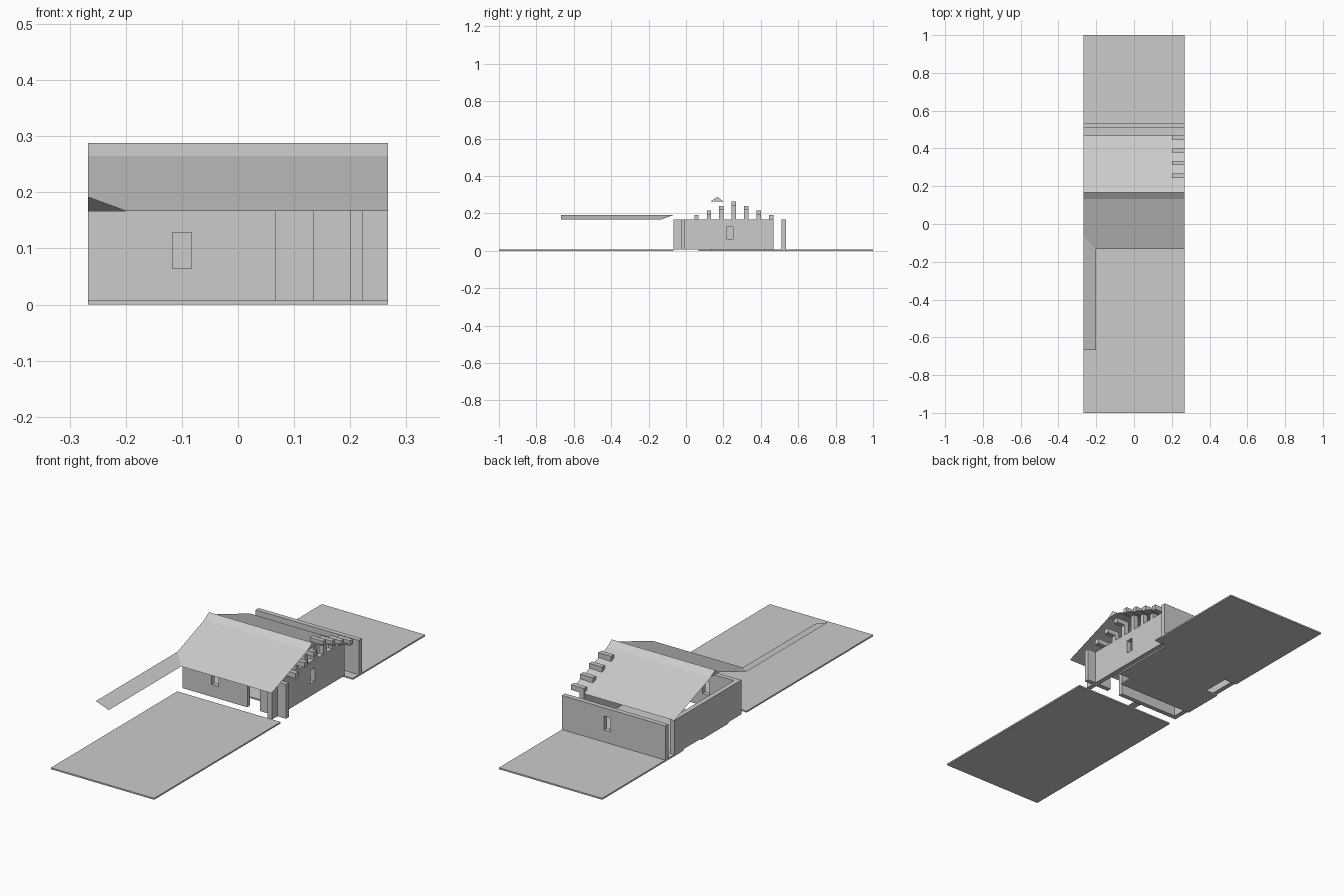
import bpy, bmesh

if "Cube" in bpy.data.objects:
    bpy.data.objects.remove(bpy.data.objects["Cube"])

W = 0.267          # half width
C = W / 4          # one grid cell
T = 0.0225         # wall thickness
FLOOR, EAVE, TOP, PEAK = 0.007, 0.167, 0.265, 0.288


def finish(name, bm, solid=True):
    if solid:
        bmesh.ops.recalc_face_normals(bm, faces=bm.faces)
    me = bpy.data.meshes.new(name)
    bm.to_mesh(me)
    bm.free()
    ob = bpy.data.objects.new(name, me)
    bpy.context.collection.objects.link(ob)
    return ob


def panel(name, us, vs, holes, w0, w1, axis):
    """Flat slab made of grid cells, minus holes, thickened along one axis."""
    def place(u, v, w):
        return {'x': (w, u, v), 'y': (u, w, v), 'z': (u, v, w)}[axis]
    bm = bmesh.new()
    grid = [[bm.verts.new(place(u, v, w0)) for v in vs] for u in us]
    for i in range(len(us) - 1):
        for j in range(len(vs) - 1):
            if (i, j) not in holes:
                bm.faces.new((grid[i][j], grid[i + 1][j],
                              grid[i + 1][j + 1], grid[i][j + 1]))
    res = bmesh.ops.extrude_face_region(bm, geom=list(bm.faces), use_keep_orig=True)
    up = [g for g in res['geom'] if isinstance(g, bmesh.types.BMVert)]
    bmesh.ops.translate(bm, verts=up, vec=place(0, 0, w1 - w0))
    bmesh.ops.delete(bm, geom=[v for v in bm.verts if not v.link_faces], context='VERTS')
    return finish(name, bm)


def sheet(name, *polys):
    """Thin roof skin of flat polygons, facing up."""
    bm = bmesh.new()
    for p in polys:
        bm.faces.new([bm.verts.new(c) for c in p])
    bmesh.ops.remove_doubles(bm, verts=bm.verts, dist=1e-5)
    for f in bm.faces:
        f.normal_update()
        if f.normal.z < 0:
            f.normal_flip()
    return finish(name, bm, False)


# ground slabs
panel("front_ground", [-W, W], [-1, -C], [], 0, FLOOR, 'z')
panel("back_ground_and_floor", [-W, -3 * C, 2 * C, 3 * C, W],
      [C, 2 * C, 4 * C, 6 * C, 7 * C, 1],
      [(3, 0), (3, 1), (3, 2), (3, 3), (2, 0), (0, 2)], 0, FLOOR, 'z')

# walls with window openings
WZ = [FLOOR, 0.064, 0.128, EAVE]
panel("front_wall", [-W, -0.117, -0.083, C], WZ, [(1, 1)], -0.027, -0.005, 'y')
panel("front_wall_right", [2 * C, W], [FLOOR, EAVE], [], -0.027, -0.005, 'y')
panel("right_wall", [-C, 0.216, 0.25, 7 * C], WZ, [(1, 1)], 3 * C, 3 * C + T, 'x')
panel("left_wall", [-0.005, 7 * C], [FLOOR, EAVE], [], -W, -W + T, 'x')
panel("back_wall", [-W, 0.016, 0.05, W], WZ, [(1, 1)], 8 * C - T, 8 * C, 'y')

# stepped gable posts with overhanging beam ends
for k in range(1, 8):
    top = TOP - abs(k - 4) * 0.0247
    b = top - T
    low = [EAVE, b, top] if b > EAVE + 0.004 else [EAVE, top]
    holes = [(1, 0)] if len(low) == 3 else []
    panel(f"gable_beam_{k}", [3 * C, 3 * C + T, W], low, holes, k * C - T, k * C, 'y')

# roof slopes
VZ = EAVE + (TOP - EAVE) / 4
sheet("front_roof", [(-3 * C, -2 * C, EAVE), (W, -2 * C, EAVE), (W, 2 * C, TOP),
                     (-W, 2 * C, TOP), (-W, -C, VZ)])
sheet("back_roof", [(-W, 3 * C, TOP), (W, 3 * C, TOP), (W, 7 * C, EAVE), (-W, 7 * C, EAVE)])

# side roof strip running forward, with its valley corner
sheet("side_roof_strip",
      [(-W, -10 * C, VZ), (-3 * C, -10 * C, EAVE), (-3 * C, -2 * C, EAVE), (-W, -2 * C, VZ)],
      [(-W, -2 * C, VZ), (-3 * C, -2 * C, EAVE), (-W, -C, VZ)])

# ridge cap
bm = bmesh.new()
ends = [[bm.verts.new((x, y, z)) for y, z in
         ((2 * C, TOP), (3 * C, TOP), (2.5 * C, PEAK))] for x in (-W, W)]
for e in ends:
    bm.faces.new(e)
for i in range(3):
    j = (i + 1) % 3
    bm.faces.new((ends[0][i], ends[0][j], ends[1][j], ends[1][i]))
finish("ridge_cap", bm)
